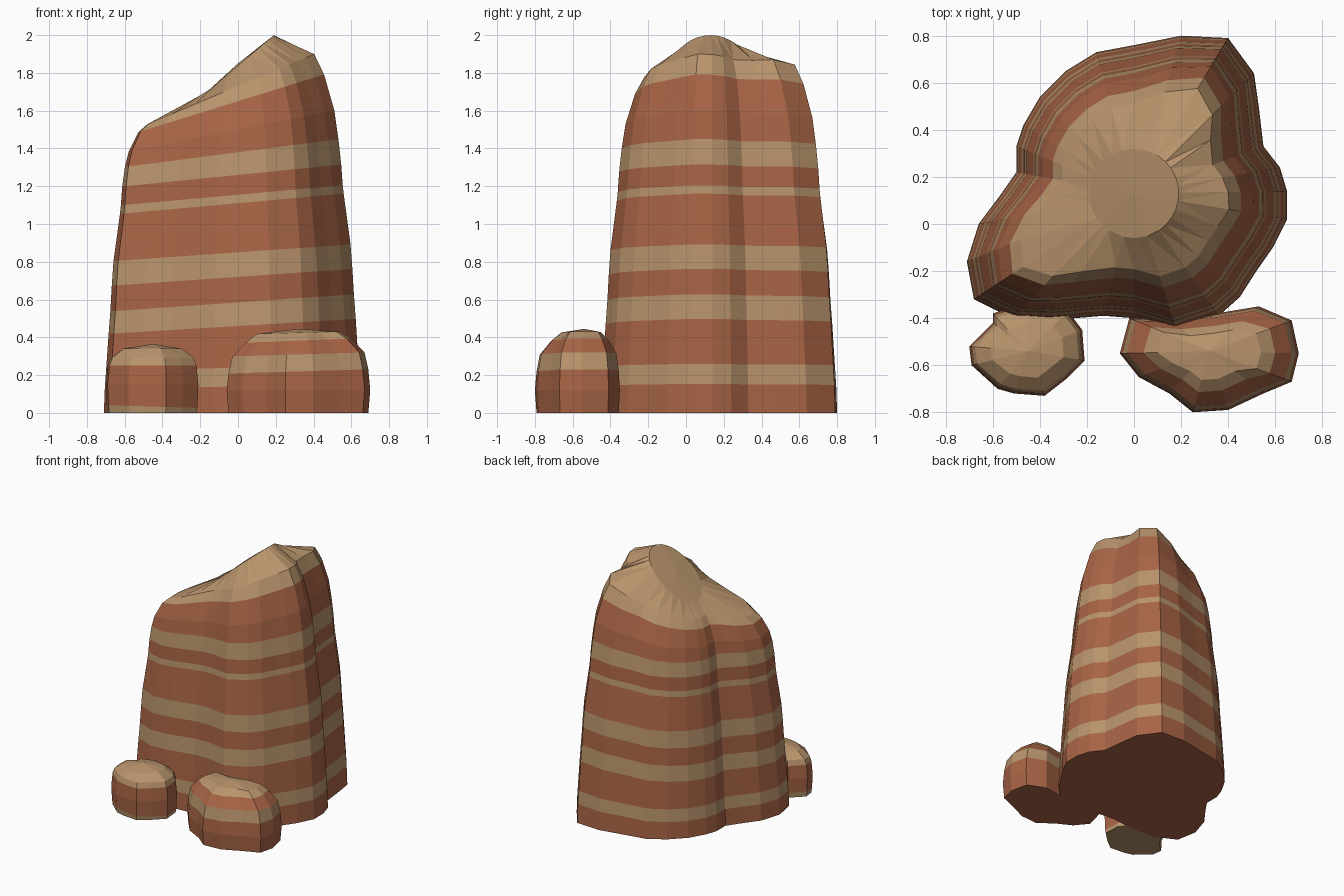
import bpy
import bmesh
from mathutils import Vector

cube = bpy.data.objects.get("Cube")
if cube:
    bpy.data.objects.remove(cube, do_unlink=True)


def make_material(name, colour):
    mat = bpy.data.materials.new(name)
    mat.use_nodes = True
    mat.diffuse_color = colour
    mat.node_tree.nodes["Principled BSDF"].inputs["Base Color"].default_value = colour
    return mat


MATERIALS = [
    make_material("red sandstone", (0.39, 0.127, 0.06, 1)),
    make_material("tan sandstone", (0.48, 0.295, 0.15, 1)),
]
RED, TAN = 0, 1


def layered_rock(name, outline, centre, layers, peak, base_colour):
    """Stack inset copies of an outline.
    Each layer is (height at x = 0, tilt along x, inset, colour of the band above)."""
    centre = Vector(centre)
    spokes = [Vector(p) - centre for p in outline]
    reach = sum(s.length for s in spokes) / len(spokes)
    bm = bmesh.new()
    rings = []
    for height, tilt, inset, _ in layers:
        ring = []
        for spoke in spokes:
            # Hollows in the outline are pulled in less than the ridges
            step = inset * min(1, spoke.length / reach)
            p = centre + spoke.normalized() * (spoke.length - step)
            ring.append(bm.verts.new((p.x, p.y, height + tilt * p.x)))
        rings.append(ring)
    count = len(outline)
    for k in range(len(rings) - 1):
        low, high = rings[k], rings[k + 1]
        for i in range(count):
            j = (i + 1) % count
            face = bm.faces.new((low[i], low[j], high[j], high[i]))
            face.material_index = layers[k][3]
    # Fan over the crown and a flat underside
    tip = bm.verts.new((centre.x, centre.y, peak))
    for i in range(count):
        face = bm.faces.new((rings[-1][i], rings[-1][(i + 1) % count], tip))
        face.material_index = layers[-1][3]
    bm.faces.new(rings[0][::-1]).material_index = base_colour
    return finish(name, bm)


def finish(name, bm):
    bmesh.ops.recalc_face_normals(bm, faces=bm.faces)
    mesh = bpy.data.meshes.new(name)
    bm.to_mesh(mesh)
    bm.free()
    for mat in MATERIALS:
        mesh.materials.append(mat)
    obj = bpy.data.objects.new(name, mesh)
    bpy.context.collection.objects.link(obj)
    return obj


# Tall banded tower with a slanted top
tower_outline = [
    (.65, .14), (.62, .24), (.55, .33), (.53, .5), (.51, .64), (.4, .79),
    (.2, .8), (0, .76), (-.16, .73), (-.29, .65), (-.4, .54), (-.47, .42),
    (-.5, .33), (-.5, .22), (-.57, .12), (-.66, 0), (-.71, -.16), (-.68, -.32),
    (-.52, -.4), (-.37, -.41), (-.13, -.39), (0, -.4), (.18, -.45), (.36, -.39),
    (.45, -.31), (.52, -.2), (.59, -.1), (.65, .02),
]
tower_layers = [
    (0, 0, 0, RED),
    (.14, .02, .005, TAN),
    (.24, .03, .012, RED),
    (.46, .06, .027, TAN),
    (.585, .07, .037, RED),
    (.72, .07, .045, TAN),
    (.85, .07, .055, RED),
    (.97, .08, .072, RED),
    (1.11, .09, .092, TAN),
    (1.155, .09, .097, RED),
    (1.26, .1, .105, TAN),
    (1.38, .13, .12, RED),
    (1.5, .2, .142, RED),
    (1.65, .31, .197, TAN),
    (1.73, .42, .25, TAN),
]
tower = layered_rock("rock_tower", tower_outline, (0, .13), tower_layers, 1.85, RED)


# Raised knob in the middle of the slanted top
def raise_crown(obj, centre, radius, height, tilt):
    bm = bmesh.new()
    bm.from_mesh(obj.data)
    tip = max((v for v in bm.verts if (v.co.xy - Vector(centre)).length < 0.01),
              key=lambda v: v.co.z)
    spokes = list(tip.link_edges)
    new_verts = []
    for edge in spokes:
        rim = edge.other_vert(tip)
        share = radius / (rim.co.xy - tip.co.xy).length
        new_edge, vert = bmesh.utils.edge_split(edge, tip, share)
        vert.co.z = height + tilt * vert.co.x
        new_verts.append(vert)
    for face in list(tip.link_faces):
        pair = [v for v in face.verts if v in new_verts]
        bmesh.utils.face_split(face, pair[0], pair[1])
    bmesh.ops.triangulate(bm, faces=[f for f in bm.faces if len(f.verts) == 4
                                     and any(v in new_verts for v in f.verts)])
    bm.to_mesh(obj.data)
    bm.free()


raise_crown(tower, (0, .13), .19, 1.838, .85)

# Larger boulder at the front left
layered_rock(
    "large_boulder",
    [(.7, -.55), (.67, -.41), (.53, -.35), (.35, -.38), (.15, -.4), (-.02, -.4),
     (-.06, -.55), (.02, -.65), (.15, -.72), (.25, -.8), (.4, -.79), (.55, -.72),
     (.67, -.67)],
    (.32, -.54),
    [(0, 0, .01, RED), (.12, 0, 0, RED), (.21, .03, .01, TAN), (.3, .03, .03, RED),
     (.37, .04, .1, TAN), (.415, .03, .16, TAN)],
    .445, RED)

# Smaller boulder at the front right
layered_rock(
    "small_boulder",
    [(-.21, -.58), (-.22, -.45), (-.28, -.37), (-.45, -.33), (-.6, -.38), (-.6, -.42),
     (-.7, -.52), (-.69, -.6), (-.58, -.7), (-.51, -.72), (-.38, -.73), (-.29, -.66)],
    (-.45, -.54),
    [(0, 0, .01, TAN), (.02, -.03, .005, RED), (.15, 0, 0, RED), (.25, 0, .01, TAN),
     (.29, 0, .025, TAN), (.34, 0, .09, TAN)],
    .365, TAN)
